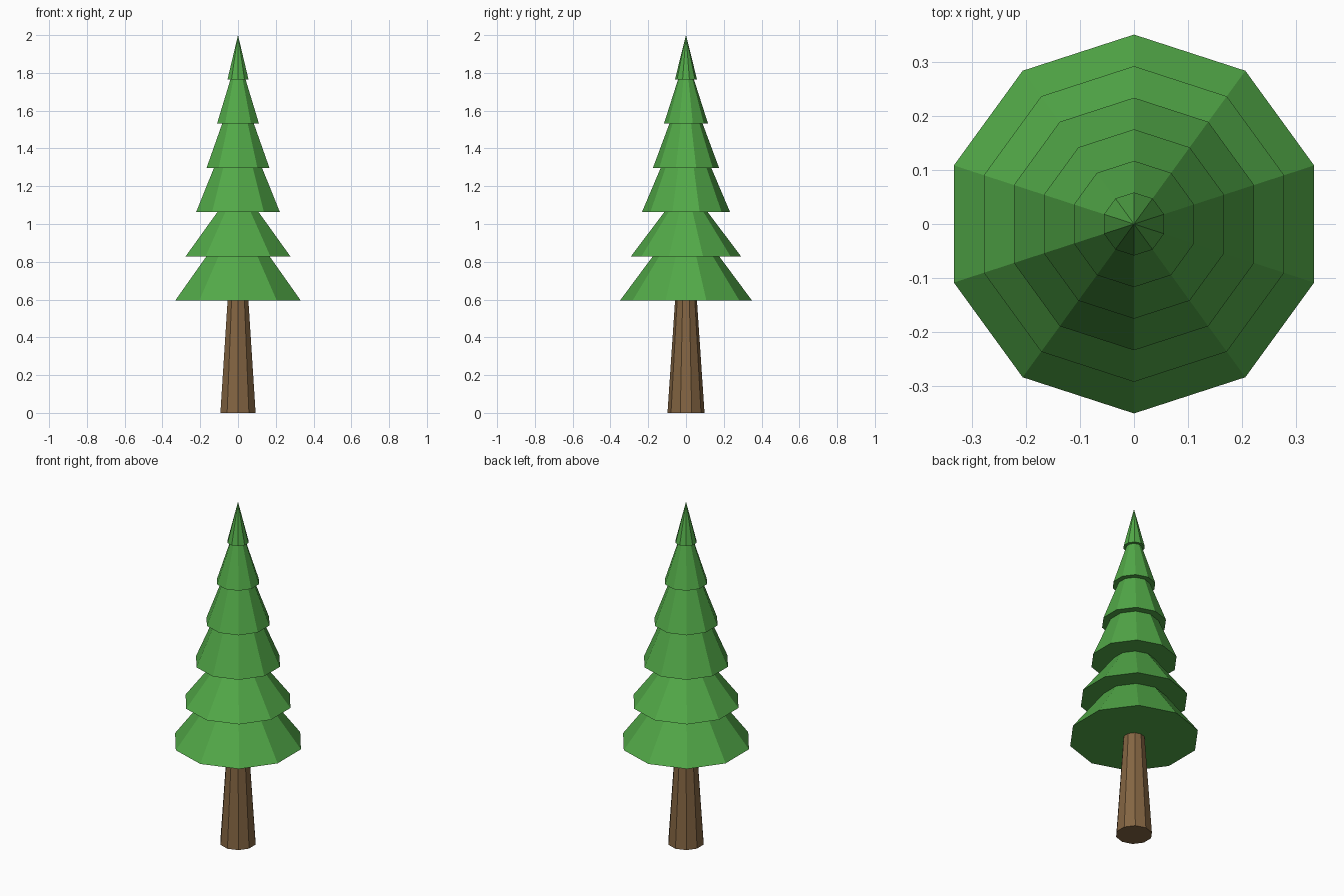
import bpy, bmesh
from math import sin, cos, tau

if "Cube" in bpy.data.objects:
    bpy.data.objects.remove(bpy.data.objects["Cube"])

SIDES = 10


def material(name, color):
    m = bpy.data.materials.new(name)
    m.diffuse_color = color
    m.use_nodes = True
    m.node_tree.nodes["Principled BSDF"].inputs["Base Color"].default_value = m.diffuse_color
    return m


def ring(bm, r, z):
    # ring with a corner on +y and -y
    return [bm.verts.new((-r * sin(tau * i / SIDES), r * cos(tau * i / SIDES), z))
            for i in range(SIDES)]


def frustum(name, r_low, r_high, z_low, z_high, mat):
    bm = bmesh.new()
    low = ring(bm, r_low, z_low)
    bm.faces.new(low[::-1])
    if r_high > 0:
        high = ring(bm, r_high, z_high)
        bm.faces.new(high)
    else:
        tip = bm.verts.new((0, 0, z_high))
    for i in range(SIDES):
        j = (i + 1) % SIDES
        if r_high > 0:
            bm.faces.new((low[i], low[j], high[j], high[i]))
        else:
            bm.faces.new((low[i], low[j], tip))
    bmesh.ops.recalc_face_normals(bm, faces=bm.faces)
    mesh = bpy.data.meshes.new(name)
    bm.to_mesh(mesh)
    bm.free()
    mesh.materials.append(mat)
    obj = bpy.data.objects.new(name, mesh)
    bpy.context.collection.objects.link(obj)
    return obj


bark = material("bark", (0.23, 0.13, 0.055, 1))
needles = material("needles", (0.085, 0.40, 0.065, 1))

# Tapered trunk
BASE = 0.594
frustum("trunk", 0.098, 0.058, 0, BASE, bark)

# Stacked foliage tiers: the two lowest flare more, the last ends in a point
STEP = (2 - BASE) / 6
top_radii = [0.176, 0.115, 0.134, 0.088, 0.042, 0]
for i, r_high in enumerate(top_radii):
    z = BASE + i * STEP
    frustum(f"foliage_tier_{i + 1}", 0.35 * (6 - i) / 6, r_high, z, z + STEP, needles)
